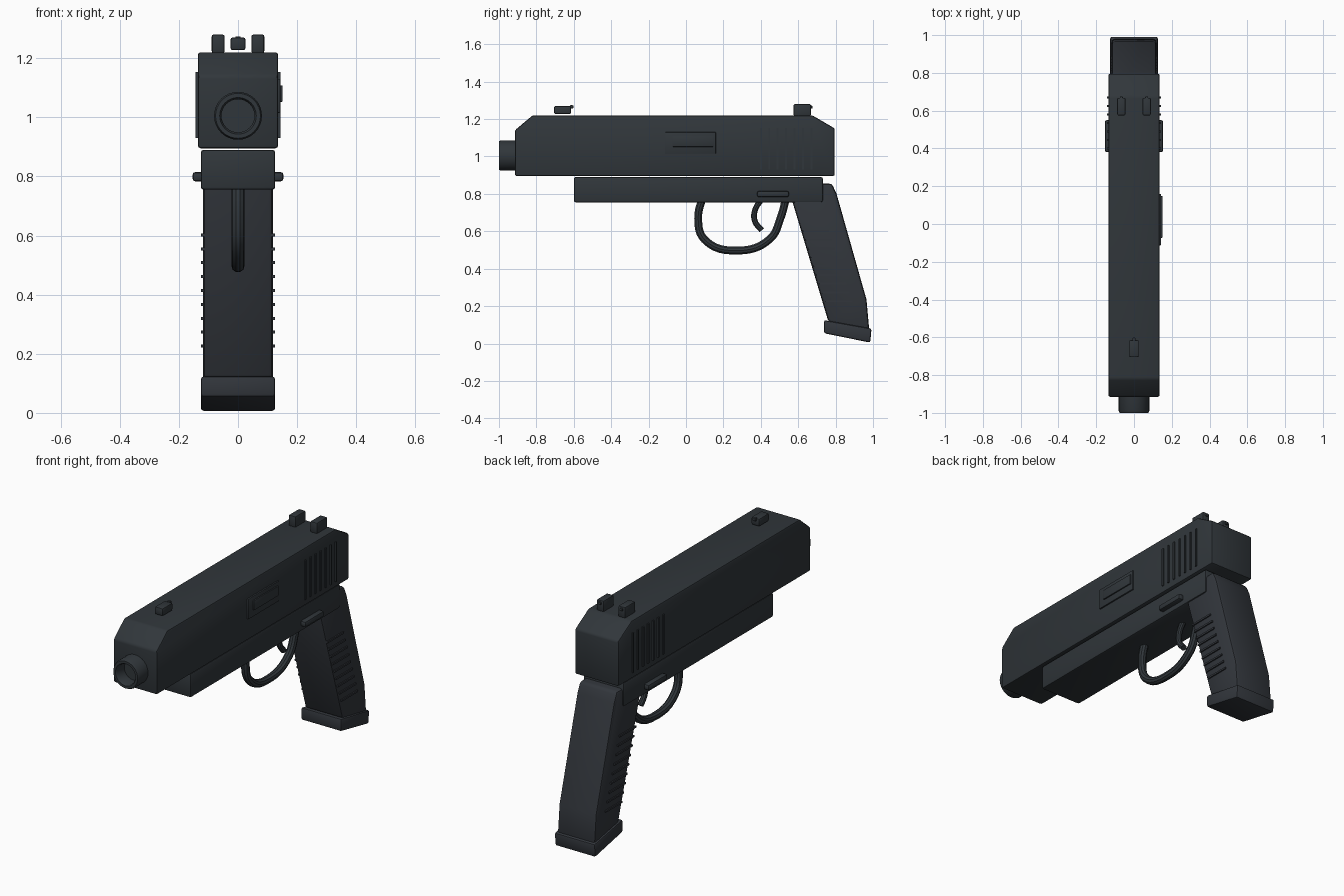
import bpy, bmesh, math
from mathutils import Vector

if "Cube" in bpy.data.objects:
    bpy.data.objects.remove(bpy.data.objects["Cube"])


def material(name, rgb):
    m = bpy.data.materials.new(name)
    m.diffuse_color = (*rgb, 1)
    m.use_nodes = True
    m.node_tree.nodes["Principled BSDF"].inputs["Base Color"].default_value = m.diffuse_color
    return m


BODY = material("gunmetal", (0.030, 0.037, 0.043))
GRIP = material("grip grey", (0.032, 0.037, 0.045))


def finish(ob, mat, bevel=0.0, segs=2):
    ob.data.materials.append(mat)
    bpy.ops.object.select_all(action='DESELECT')
    bpy.context.view_layer.objects.active = ob
    ob.select_set(True)
    if bevel:
        b = ob.modifiers.new("bevel", 'BEVEL')
        b.width, b.segments, b.limit_method = bevel, segs, 'ANGLE'
        bpy.ops.object.modifier_apply(modifier=b.name)
    bpy.ops.object.shade_smooth_by_angle(angle=math.radians(35))
    return ob


def from_bmesh(name, bm):
    bmesh.ops.recalc_face_normals(bm, faces=bm.faces)
    me = bpy.data.meshes.new(name)
    bm.to_mesh(me)
    bm.free()
    ob = bpy.data.objects.new(name, me)
    bpy.context.collection.objects.link(ob)
    return ob


def slab(name, profile, half, mat=BODY, bevel=0.01):
    """Side profile of (y, z) points, extruded across x."""
    bm = bmesh.new()
    face = bm.faces.new([bm.verts.new((-half, y, z)) for y, z in profile])
    ext = bmesh.ops.extrude_face_region(bm, geom=[face])["geom"]
    bmesh.ops.translate(bm, vec=(2 * half, 0, 0),
                        verts=[v for v in ext if isinstance(v, bmesh.types.BMVert)])
    return finish(from_bmesh(name, bm), mat, bevel)


def box(name, x, y, z, mat=BODY, bevel=0.0):
    """Box from (min, max) ranges."""
    bm = bmesh.new()
    bmesh.ops.create_cube(bm, size=1)
    for v in bm.verts:
        v.co = Vector([(a + b) / 2 + c * (b - a) for (a, b), c in zip((x, y, z), v.co)])
    return finish(from_bmesh(name, bm), mat, bevel)


def lathe(name, profile, zc, segs=32):
    """Closed (radius, y) profile spun about the barrel axis."""
    bm = bmesh.new()
    rings = []
    for r, y in profile:
        rings.append([bm.verts.new((r * math.cos(2 * math.pi * i / segs), y,
                                    zc + r * math.sin(2 * math.pi * i / segs)))
                      for i in range(segs)])
    for a, b in zip(rings, rings[1:]):
        for i in range(segs):
            j = (i + 1) % segs
            bm.faces.new((a[i], a[j], b[j], b[i]))
    bm.faces.new(rings[0])
    bm.faces.new(rings[-1])
    return finish(from_bmesh(name, bm), BODY)


def tube(name, pts, radius):
    """Smooth round bar through (y, z) points."""
    cu = bpy.data.curves.new(name, 'CURVE')
    cu.dimensions = '3D'
    cu.bevel_depth, cu.bevel_resolution, cu.resolution_u = radius, 3, 6
    cu.use_fill_caps = True
    sp = cu.splines.new('BEZIER')
    sp.bezier_points.add(len(pts) - 1)
    for p, (y, z) in zip(sp.bezier_points, pts):
        p.co = (0, y, z)
        p.handle_left_type = p.handle_right_type = 'AUTO'
    ob = bpy.data.objects.new(name, cu)
    bpy.context.collection.objects.link(ob)
    bpy.ops.object.select_all(action='DESELECT')
    bpy.context.view_layer.objects.active = ob
    ob.select_set(True)
    bpy.ops.object.convert(target='MESH')
    return finish(bpy.context.object, BODY)


# slide with chamfered ends, frame below it
slab("slide", [(-0.915, 0.895), (0.795, 0.895), (0.795, 1.15), (0.675, 1.22),
               (-0.82, 1.22), (-0.915, 1.14)], 0.136)
slab("frame", [(-0.6, 0.755), (0.732, 0.755), (0.732, 0.89), (-0.6, 0.89)], 0.126)

# raked grip and its base plate
slab("grip", [(0.54, 0.855), (0.78, 0.855), (0.805, 0.80), (0.965, 0.235),
              (0.98, 0.07), (0.762, 0.115)], 0.118, GRIP, 0.015)
slab("grip_base", [(0.738, 0.125), (0.738, 0.055), (0.985, 0.005), (0.992, 0.08)],
     0.126, GRIP)

# hollow barrel
lathe("barrel", [(0.081, -0.85), (0.081, -0.99), (0.076, -1.0), (0.062, -1.0),
                 (0.056, -0.99), (0.056, -0.93)], 1.005)

# trigger guard and trigger
tube("trigger_guard", [(0.095, 0.80), (0.065, 0.67), (0.10, 0.555), (0.28, 0.497),
                       (0.45, 0.56), (0.505, 0.67), (0.54, 0.80)], 0.022)
tube("trigger", [(0.41, 0.78), (0.368, 0.71), (0.368, 0.655), (0.405, 0.605)], 0.016)

# front sight and twin rear sights, each with a small aiming dot
box("front_sight", (-0.025, 0.025), (-0.705, -0.615), (1.227, 1.27), BODY, 0.007)
box("front_sight_dot", (-0.009, 0.009), (-0.62, -0.602), (1.256, 1.274), BODY, 0.004)
for side, s in (("left", -1), ("right", 1)):
    c = s * 0.067
    box(f"rear_sight_{side}", (c - 0.022, c + 0.022), (0.575, 0.668), (1.217, 1.28), BODY, 0.007)
    box(f"rear_sight_dot_{side}", (c - 0.008, c + 0.008), (0.66, 0.676), (1.256, 1.272), BODY, 0.004)

# ejection port on the right
box("ejection_port_frame", (0.12, 0.144), (-0.113, 0.16), (1.015, 1.13), BODY, 0.004)
box("ejection_port", (0.12, 0.151), (-0.073, 0.148), (1.052, 1.108), BODY, 0.004)

# levers, slide serrations and grip ridges on both sides
for side, s in (("left", -1), ("right", 1)):
    def span(a, b):
        return tuple(sorted((s * a, s * b)))
    box(f"lever_{side}", span(0.115, 0.154), (0.38, 0.55), (0.783, 0.815), BODY, 0.01)
    for i in range(7):
        y = 0.40 + 0.045 * i
        box(f"slide_serration_{side}_{i}", span(0.12, 0.143), (y - 0.005, y + 0.005), (0.93, 1.153))
    for i in range(9):
        z = 0.602 - 0.047 * i
        y = 0.62 + 0.33 * (0.602 - z)
        box(f"grip_ridge_{side}_{i}", span(0.105, 0.125), (y, y + 0.145), (z - 0.005, z + 0.005), GRIP)
